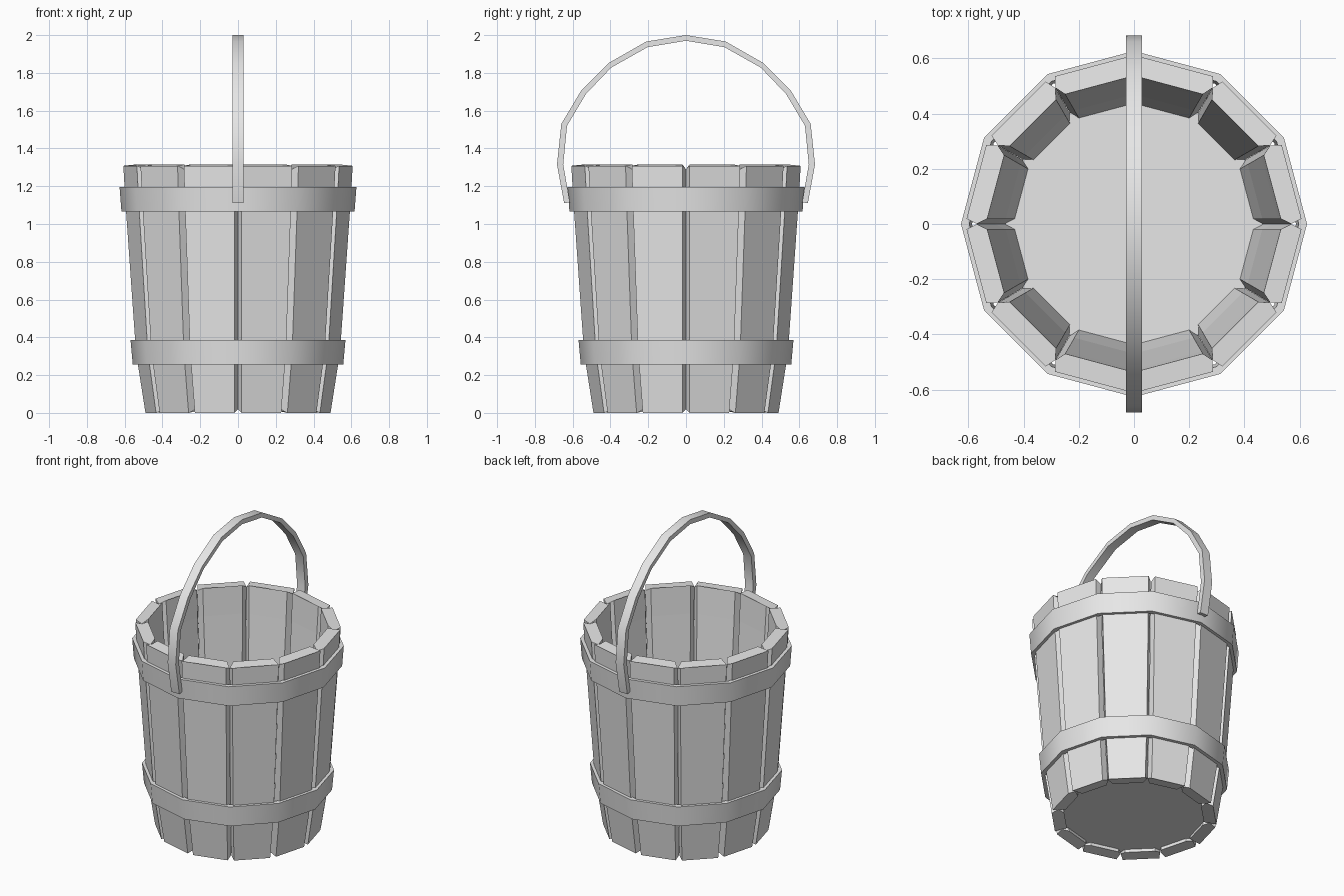
import bpy, bmesh, math
from mathutils import Matrix, Vector

cube = bpy.data.objects.get("Cube")
if cube:
    bpy.data.objects.remove(cube)

SIDES = 12
STEP = math.tau / SIDES
GREY = (0.8, 0.8, 0.8, 1)
mat = bpy.data.materials.new("plain_grey")
mat.use_nodes = True
mat.diffuse_color = GREY
mat.node_tree.nodes["Principled BSDF"].inputs["Base Color"].default_value = GREY


def finish(name, bm, smooth=None):
    bmesh.ops.recalc_face_normals(bm, faces=bm.faces)
    mesh = bpy.data.meshes.new(name)
    bm.to_mesh(mesh)
    bm.free()
    mesh.materials.append(mat)
    obj = bpy.data.objects.new(name, mesh)
    bpy.context.collection.objects.link(obj)
    if smooth:
        bpy.ops.object.select_all(action='DESELECT')
        obj.select_set(True)
        bpy.context.view_layer.objects.active = obj
        bpy.ops.object.shade_smooth_by_angle(angle=math.radians(smooth))
    return obj


def loft(bm, rings, loop=False):
    """Skin a list of equal closed rings, capping the ends unless looped."""
    rows = [[bm.verts.new(p) for p in ring] for ring in rings]
    pairs = list(zip(rows, rows[1:])) + ([(rows[-1], rows[0])] if loop else [])
    for a, b in pairs:
        for i in range(len(a)):
            j = (i + 1) % len(a)
            bm.faces.new((a[i], a[j], b[j], b[i]))
    if not loop:
        bm.faces.new(rows[0])
        bm.faces.new(rows[-1])


# Staves: hexagonal section, ridged sides meeting their neighbours
PROFILE = [(0, 0.49), (0.32, 0.54), (1.13, 0.597), (1.308, 0.607)]
THICK, GROOVE, NOTCH = 0.075, 0.019, 0.018
half = STEP / 2


def stave_ring(z, seam, ridge_shift):
    ring = []
    for side, order in ((-1, (0, 1, 2)), (1, (2, 1, 0))):
        for k in order:
            r = seam - THICK * k / 2
            gap = 0.0005 if k == 1 else GROOVE
            x = r * math.cos(half) + gap * math.sin(half)
            y = r * math.sin(half) - gap * math.cos(half)
            dz = ridge_shift if k == 1 else 0.004 * k
            ring.append(Vector((x, side * y, z + dz)))
    return ring


for n in range(SIDES):
    bm = bmesh.new()
    shifts = (NOTCH, 0, 0, -NOTCH)
    loft(bm, [stave_ring(z, r, s) for (z, r), s in zip(PROFILE, shifts)])
    bm.transform(Matrix.Rotation((n + 0.5) * STEP, 4, 'Z'))
    finish(f"stave_{n + 1}", bm)


# Hoops: twelve-sided bands with corners on the stave seams
def hoop(name, z0, z1, r0, r1, depth):
    bm = bmesh.new()
    section = [(r0, z0), (r1, z1), (r1 - depth, z1), (r0 - depth, z0)]
    loft(bm, [[(r * math.cos(n * STEP), r * math.sin(n * STEP), z)
               for r, z in section] for n in range(SIDES)], loop=True)
    finish(name, bm, 40)


hoop("upper_hoop", 1.065, 1.195, 0.617, 0.627, 0.03)
hoop("lower_hoop", 0.255, 0.385, 0.557, 0.569, 0.035)

# Floor panel inside the staves
bm = bmesh.new()
loft(bm, [[(r * math.cos(n * STEP), r * math.sin(n * STEP), z)
           for n in range(SIDES)] for z, r in ((0.03, 0.45), (0.12, 0.465))])
finish("floor", bm)

# Handle: flat strip bent into a tall arch
OUTER = [(0.645, 1.11), (0.683, 1.315), (0.66, 1.53), (0.555, 1.706),
         (0.41, 1.852), (0.21, 1.966), (0, 2.0)]
INNER = [(0.615, 1.115), (0.65, 1.315), (0.63, 1.52), (0.53, 1.688),
         (0.396, 1.828), (0.204, 1.936), (0, 1.97)]


def arch(points):
    return points + [(-y, z) for y, z in reversed(points[:-1])]


bm = bmesh.new()
W = 0.029
loft(bm, [[(-W, *o), (W, *o), (W, *i), (-W, *i)]
          for o, i in zip(arch(OUTER), arch(INNER))])
finish("handle", bm, 35)
